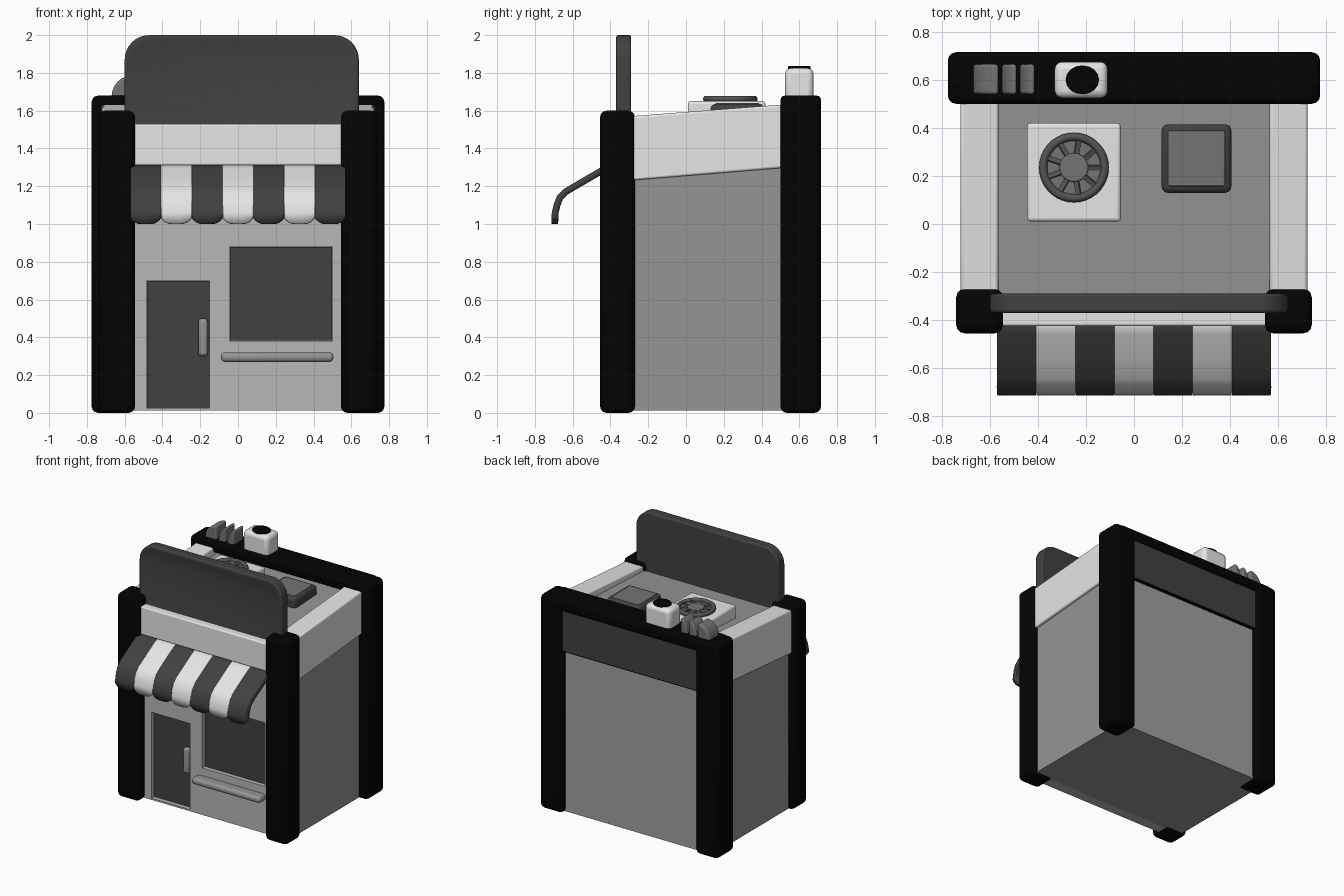
import bpy, bmesh, math
from mathutils import Vector

if "Cube" in bpy.data.objects:
    bpy.data.objects.remove(bpy.data.objects["Cube"])


def material(name, v):
    m = bpy.data.materials.new(name)
    m.diffuse_color = (v, v * 0.985, v * 0.975, 1)
    m.use_nodes = True
    m.node_tree.nodes["Principled BSDF"].inputs["Base Color"].default_value = m.diffuse_color
    return m


BLACK = material("black", 0.001)
DARK = material("charcoal", 0.053)
FAN = material("iron grey", 0.09)
MID = material("steel grey", 0.175)
WALL = material("wall grey", 0.305)
REAR = material("rear wall grey", 0.36)
FRONT = material("facade grey", 0.48)
LIGHT = material("off white", 0.87)


def finish(name, bm, mats, bevel=0.0, segs=3, angle=35):
    bmesh.ops.recalc_face_normals(bm, faces=bm.faces)
    me = bpy.data.meshes.new(name)
    bm.to_mesh(me)
    bm.free()
    ob = bpy.data.objects.new(name, me)
    bpy.context.collection.objects.link(ob)
    for m in mats:
        me.materials.append(m)
    if bevel:
        mod = ob.modifiers.new("round", 'BEVEL')
        mod.width, mod.segments, mod.limit_method = bevel, segs, 'ANGLE'
        mod.angle_limit = math.radians(40)
    if angle:
        bpy.context.view_layer.objects.active = ob
        ob.select_set(True)
        bpy.ops.object.shade_smooth_by_angle(angle=math.radians(angle))
        ob.select_set(False)
    return ob


def box(name, x, y, z, mat, bevel=0.0, angle=35):
    bm = bmesh.new()
    bmesh.ops.create_cube(bm, size=1)
    for v in bm.verts:
        v.co = [a + (c + 0.5) * (b - a) for c, (a, b) in zip(v.co, (x, y, z))]
    return finish(name, bm, [mat], bevel, angle=angle)


def prism(name, pts, axis, lo, hi, mat, bevel=0.0, inset=None):
    """Extrude a 2D outline along axis (0 = x, outline is y,z; 1 = y, outline is x,z)."""
    bm = bmesh.new()

    def place(p, t):
        return (t, p[0], p[1]) if axis == 0 else (p[0], t, p[1])
    base = bm.faces.new([bm.verts.new(place(p, lo)) for p in pts])
    ext = bmesh.ops.extrude_face_region(bm, geom=[base], use_keep_orig=True)
    step = Vector((hi - lo, 0, 0) if axis == 0 else (0, hi - lo, 0))
    for v in ext['geom']:
        if isinstance(v, bmesh.types.BMVert):
            v.co += step
    if inset:
        bmesh.ops.recalc_face_normals(bm, faces=bm.faces)
        bmesh.ops.inset_region(bm, faces=[base], thickness=inset[0], depth=0)
        bmesh.ops.inset_region(bm, faces=[base], thickness=0.02, depth=-inset[1])
    return finish(name, bm, [mat], bevel)


def cylinder(name, r, h, loc, mat, sides=32, bevel=0.0):
    bm = bmesh.new()
    bmesh.ops.create_cone(bm, cap_ends=True, segments=sides, radius1=r, radius2=r, depth=h)
    bmesh.ops.translate(bm, verts=bm.verts, vec=loc)
    return finish(name, bm, [mat], bevel)


# Main shell with gently sloping roof; the rear face has its own tone
shell = prism("shell", [(-0.30, 0.012), (0.675, 0.012), (0.675, 1.58), (-0.30, 1.535)],
              0, -0.70, 0.70, WALL)
shell.data.materials.append(REAR)
for f in shell.data.polygons:
    if f.normal.y > 0.9:
        f.material_index = 1

# Facade with door and window niches
facade = box("facade", (-0.60, 0.60), (-0.38, -0.29), (0.012, 1.33), FRONT, angle=0)
for name, x, z in (("door", (-0.485, -0.15), (0.025, 0.70)),
                   ("window", (-0.045, 0.50), (0.38, 0.88))):
    cutter = box(name + "_cutter", x, (-0.5, -0.34), z, FRONT, angle=0)
    cutter.hide_render = True
    cutter.hide_set(True)
    mod = facade.modifiers.new(name, 'BOOLEAN')
    mod.operation, mod.object, mod.solver = 'DIFFERENCE', cutter, 'EXACT'
    box(name, (x[0] + 0.002, x[1] - 0.002), (-0.35, -0.33), (z[0] + 0.002, z[1] - 0.002), DARK)
box("door_handle", (-0.21, -0.16), (-0.39, -0.345), (0.30, 0.50), WALL, 0.018)
box("window_sill", (-0.09, 0.505), (-0.455, -0.36), (0.27, 0.32), WALL, 0.02)

# Fascia bands around the roof
box("front_fascia", (-0.60, 0.60), (-0.425, -0.29), (1.31, 1.53), LIGHT, 0.01)
for s, side in ((-1, "left"), (1, "right")):
    lo, hi = sorted((s * 0.565, s * 0.722))
    prism(f"side_fascia_{side}", [(-0.30, 1.23), (0.55, 1.30), (0.55, 1.635), (-0.30, 1.57)],
          0, lo, hi, LIGHT, 0.012)
    # Corner posts
    lo, hi = sorted((s * 0.545, s * 0.74))
    box(f"front_post_{side}", (lo, hi), (-0.455, -0.27), (0, 1.60), BLACK, 0.035)
    lo, hi = sorted((s * 0.575, s * 0.775))
    box(f"back_post_{side}", (lo, hi), (0.50, 0.715), (0, 1.68), BLACK, 0.035)
box("back_beam", (-0.72, 0.72), (0.50, 0.715), (1.59, 1.68), BLACK, 0.025)
box("back_panel", (-0.60, 0.60), (0.60, 0.70), (1.28, 1.60), DARK)
box("back_panel_underside", (-0.60, 0.60), (0.60, 0.698), (1.272, 1.28), BLACK)

# Sign board with rounded top corners
outline = [(-0.60, 1.50), (0.64, 1.50)]
for cx, start in ((0.51, 0), (-0.47, 90)):
    for i in range(9):
        a = math.radians(start + i * 90 / 8)
        outline.append((cx + 0.13 * math.cos(a), 1.87 + 0.13 * math.sin(a)))
prism("sign_board", outline, 1, -0.37, -0.29, DARK, 0.012, inset=(0.03, 0.006))

# Striped awning, each strip ending in a rounded scallop
profile = [(-0.37, 1.315), (-0.45, 1.28), (-0.55, 1.222), (-0.635, 1.172),
           (-0.667, 1.14), (-0.683, 1.10), (-0.692, 1.06)]
width, cols = 1.14 / 7, 12
for k in range(7):
    bm = bmesh.new()
    x0 = -0.57 + k * width
    grid = []
    for c in range(cols + 1):
        t = -math.cos(math.pi * c / cols)
        tip = 1.0 + 0.035 * t ** 4
        x = x0 + width * (t + 1) / 2
        grid.append([bm.verts.new((x, y, z)) for y, z in profile + [(-0.695, tip)]])
    for a, b in zip(grid, grid[1:]):
        for i in range(len(profile)):
            bm.faces.new((a[i], a[i + 1], b[i + 1], b[i]))
    strip = finish(f"awning_strip_{k + 1}", bm, [LIGHT if k % 2 else DARK])
    mod = strip.modifiers.new("thickness", 'SOLIDIFY')
    mod.thickness, mod.offset = 0.036, 0

# Rooftop fan unit
box("fan_unit", (-0.445, -0.055), (0.01, 0.42), (1.53, 1.65), LIGHT, 0.015)
fx, fy = -0.25, 0.235
cylinder("fan_bed", 0.13, 0.02, (fx, fy, 1.65), MID)
cylinder("fan_hub", 0.06, 0.025, (fx, fy, 1.662), MID, 20, 0.006)
bpy.ops.mesh.primitive_torus_add(major_radius=0.128, minor_radius=0.017, major_segments=36,
                                 minor_segments=10, location=(fx, fy, 1.662))
ring = bpy.context.object
ring.name = "fan_ring"
ring.data.materials.append(FAN)
bpy.ops.object.shade_smooth_by_angle(angle=math.radians(50))
ring.select_set(False)
for i in range(9):
    blade = box(f"fan_blade_{i + 1}", (0.04, 0.125), (-0.01, 0.01), (-0.008, 0.008), FAN)
    blade.location = (fx, fy, 1.662)
    blade.rotation_euler = (0.3, 0, i * math.tau / 9)

# Roof hatch with dark rim
box("hatch_rim", (0.115, 0.405), (0.13, 0.415), (1.53, 1.635), DARK, 0.025)
box("hatch_lid", (0.142, 0.378), (0.157, 0.388), (1.60, 1.641), MID, 0.006)

# Chimney with sooty opening
box("chimney", (-0.33, -0.11), (0.525, 0.675), (1.62, 1.825), LIGHT, 0.03)
cap = cylinder("chimney_opening", 0.06, 0.02, (0, 0, 0), BLACK, 16, 0.005)
cap.location, cap.scale = (-0.215, 0.60, 1.826), (1.15, 1, 1)

# Curved vent fins on the back beam
for i, (x, w) in enumerate(((-0.67, 0.105), (-0.55, 0.06), (-0.475, 0.06))):
    arc = [(x + w * (1 - math.cos(a)), 1.67 + 0.115 * math.sin(a))
           for a in (math.radians(j * 15) for j in range(7))]
    prism(f"vent_fin_{i + 1}", [(x + w, 1.64), (x, 1.64)] + arc, 1, 0.54, 0.665, MID, 0.012)
